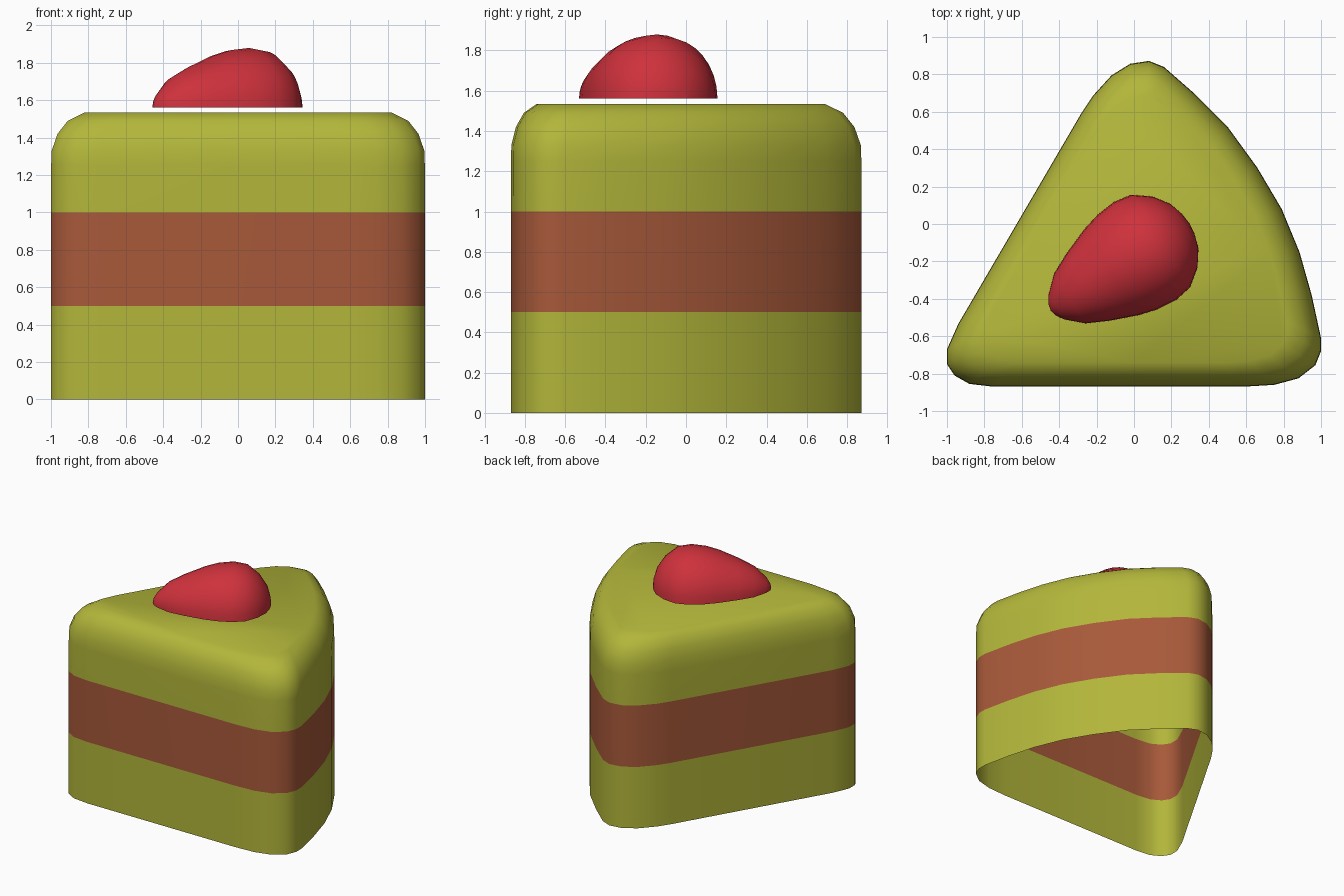
import bpy, bmesh, math
from mathutils import Vector

if "Cube" in bpy.data.objects:
    bpy.data.objects.remove(bpy.data.objects["Cube"])


def material(name, rgb):
    m = bpy.data.materials.new(name)
    m.diffuse_color = (*rgb, 1)
    m.use_nodes = True
    m.node_tree.nodes["Principled BSDF"].inputs["Base Color"].default_value = m.diffuse_color
    return m


sponge = material("green sponge", (0.45, 0.47, 0.042))
filling = material("brown filling", (0.39, 0.10, 0.042))
red = material("berry red", (0.62, 0.031, 0.045))


def finish(name, bm, mats):
    me = bpy.data.meshes.new(name)
    bm.to_mesh(me)
    bm.free()
    for m in mats:
        me.materials.append(m)
    ob = bpy.data.objects.new(name, me)
    bpy.context.collection.objects.link(ob)
    return ob


def skin(bm, rings, closed):
    # join neighbouring rings of vertices with smooth quads
    n = len(rings[0])
    for a, b in zip(rings, rings[1:]):
        for i in range(n if closed else n - 1):
            j = (i + 1) % n
            bm.faces.new((a[i], a[j], b[j], b[i])).smooth = True


# Cake slice: rounded triangle outline (counter-clockwise), open underneath
outline = [(-0.75, -0.87), (0.0, -0.87), (0.58, -0.87), (0.75, -0.86), (0.88, -0.825),
           (0.97, -0.755), (1.0, -0.68), (1.0, -0.61), (0.95, -0.38), (0.885, -0.15),
           (0.79, 0.08), (0.66, 0.30), (0.5, 0.52), (0.32, 0.70), (0.16, 0.84),
           (0.08, 0.872), (-0.02, 0.857), (-0.12, 0.795), (-0.22, 0.685), (-0.28, 0.595),
           (-0.61, 0.03), (-0.94, -0.535), (-1.0, -0.67), (-1.0, -0.75), (-0.96, -0.81),
           (-0.88, -0.855)]
levels = [(0, 1), (0.5, 1), (1.0, 1), (1.25, 0.999), (1.33, 0.996),
          (1.42, 0.965), (1.49, 0.91), (1.535, 0.82)]
cy = -0.15
bm = bmesh.new()
rings = [[bm.verts.new((x * s, cy + (y - cy) * s, z)) for x, y in outline]
         for z, s in levels]
skin(bm, rings, True)
bm.faces.new(rings[-1]).smooth = True
# the filling is the middle band
for f in bm.faces:
    f.material_index = 1 if 0.5 < f.calc_center_median().z < 1.0 else 0
finish("cake_slice", bm, [sponge, filling])

# Berry half: teardrop profile turned half a circle about a level axis
profile = [(-0.585, 0.002), (-0.578, 0.035), (-0.55, 0.078), (-0.465, 0.157), (-0.35, 0.213),
           (-0.2, 0.272), (-0.1, 0.299), (0.01, 0.31), (0.11, 0.293), (0.2, 0.225),
           (0.26, 0.14), (0.284, 0.06), (0.29, 0.002)]
centre = Vector((0.05, -0.15, 1.56))
along = Vector((0.845, 0.534, 0)).normalized()
side = Vector((-along.y, along.x, 0))
up = Vector((0, 0, 1.03))
bm = bmesh.new()
rings = []
for s, r in profile:
    ring = []
    for k in range(17):
        a = math.pi * k / 16
        ring.append(bm.verts.new(centre + along * s + side * (r * math.cos(a)) + up * (r * math.sin(a))))
    rings.append(ring)
skin(bm, rings, False)
# make the faces point away from the berry's axis
for f in bm.faces:
    f.normal_update()
if sum(f.normal.z for f in bm.faces) < 0:
    bmesh.ops.reverse_faces(bm, faces=bm.faces[:])
finish("berry", bm, [red])
